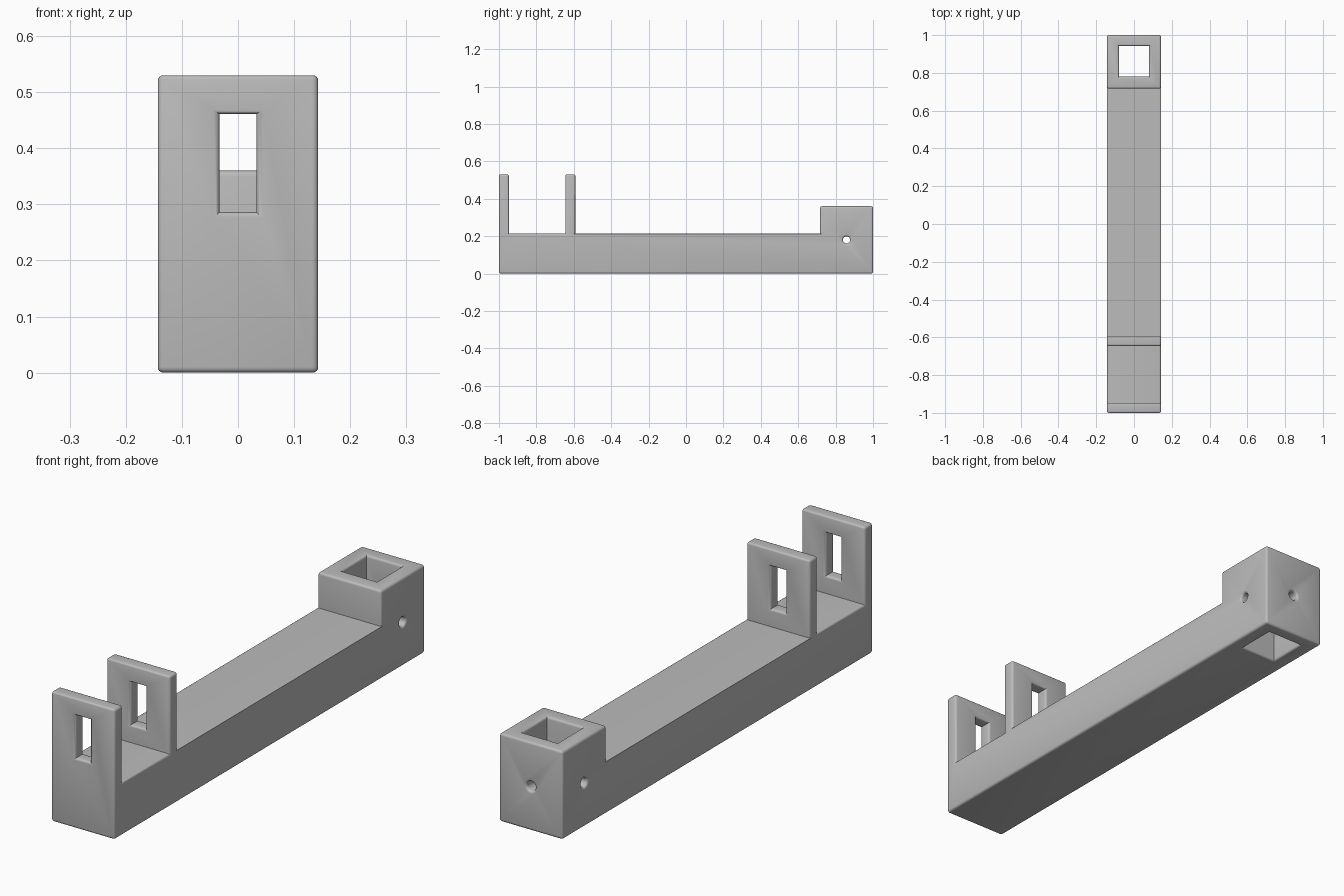
import bpy, bmesh, math
from mathutils import Matrix

cube = bpy.data.objects.get("Cube")
if cube:
    bpy.data.objects.remove(cube, do_unlink=True)

HALF_W = 0.143
BEAM, PLATE, BLOCK = 0.215, 0.53, 0.36   # top heights
ROUND = 0.01

grey = bpy.data.materials.new("plain grey")
grey.use_nodes = True
colour = (0.5, 0.5, 0.5, 1)
grey.diffuse_color = colour
grey.node_tree.nodes["Principled BSDF"].inputs["Base Color"].default_value = colour


def add_object(name, bm):
    bmesh.ops.recalc_face_normals(bm, faces=bm.faces)
    mesh = bpy.data.meshes.new(name)
    bm.to_mesh(mesh)
    bm.free()
    mesh.materials.append(grey)
    obj = bpy.data.objects.new(name, mesh)
    bpy.context.collection.objects.link(obj)
    return obj


def box_cutter(name, low, high):
    bm = bmesh.new()
    bmesh.ops.create_cube(bm, size=1)
    for v in bm.verts:
        v.co = [a if c < 0 else b for c, a, b in zip(v.co, low, high)]
    return add_object(name, bm)


def round_cutter(name, centre, length, axis):
    bm = bmesh.new()
    turn = Matrix.Rotation(math.pi / 2, 4, axis)
    bmesh.ops.create_cone(bm, cap_ends=True, segments=32, radius1=0.019, radius2=0.019,
                          depth=length, matrix=Matrix.Translation(centre) @ turn)
    return add_object(name, bm)


# Body: side profile of beam, two upright plates and end block, extruded across
profile = [(-1, 0), (1, 0), (1, BLOCK), (0.717, BLOCK), (0.717, BEAM),
           (-0.592, BEAM), (-0.592, PLATE), (-0.645, PLATE), (-0.645, BEAM),
           (-0.947, BEAM), (-0.947, PLATE), (-1, PLATE)]
bm = bmesh.new()
side = bm.faces.new([bm.verts.new((-HALF_W, y, z)) for y, z in profile])
grown = bmesh.ops.extrude_face_region(bm, geom=[side])["geom"]
bmesh.ops.translate(bm, vec=(2 * HALF_W, 0, 0),
                    verts=[g for g in grown if isinstance(g, bmesh.types.BMVert)])
body = add_object("slotted_beam", bm)

# Openings: plate windows, square well, side and rear pin holes
cutters = [
    box_cutter("front_window_cutter", (-0.033, -1.1, 0.286), (0.033, -0.9, 0.461)),
    box_cutter("second_window_cutter", (-0.033, -0.7, 0.286), (0.033, -0.5, 0.461)),
    box_cutter("well_cutter", (-0.08, 0.78, -0.1), (0.08, 0.943, 0.5)),
    round_cutter("side_hole_cutter", (0, 0.858, 0.18), 0.5, "Y"),
    round_cutter("rear_hole_cutter", (0, 0.99, 0.18), 0.2, "X"),
]
bpy.context.view_layer.objects.active = body
body.select_set(True)
for cutter in cutters:
    mod = body.modifiers.new("cut", "BOOLEAN")
    mod.operation, mod.solver, mod.object = "DIFFERENCE", "EXACT", cutter
    bpy.ops.object.modifier_apply(modifier=mod.name)
    bpy.data.objects.remove(cutter, do_unlink=True)

# Round the outward corners only
bm = bmesh.new()
bm.from_mesh(body.data)
weight = bm.edges.layers.float.new("bevel_weight_edge")
for e in bm.edges:
    if len(e.link_faces) == 2 and e.calc_face_angle_signed() > math.radians(60):
        e[weight] = 1
bm.to_mesh(body.data)
bm.free()
bevel = body.modifiers.new("rounding", "BEVEL")
bevel.limit_method = "WEIGHT"
bevel.width, bevel.segments = ROUND, 4
bevel.use_clamp_overlap = False
bpy.ops.object.modifier_apply(modifier=bevel.name)
bpy.ops.object.shade_smooth_by_angle(angle=math.radians(35))
